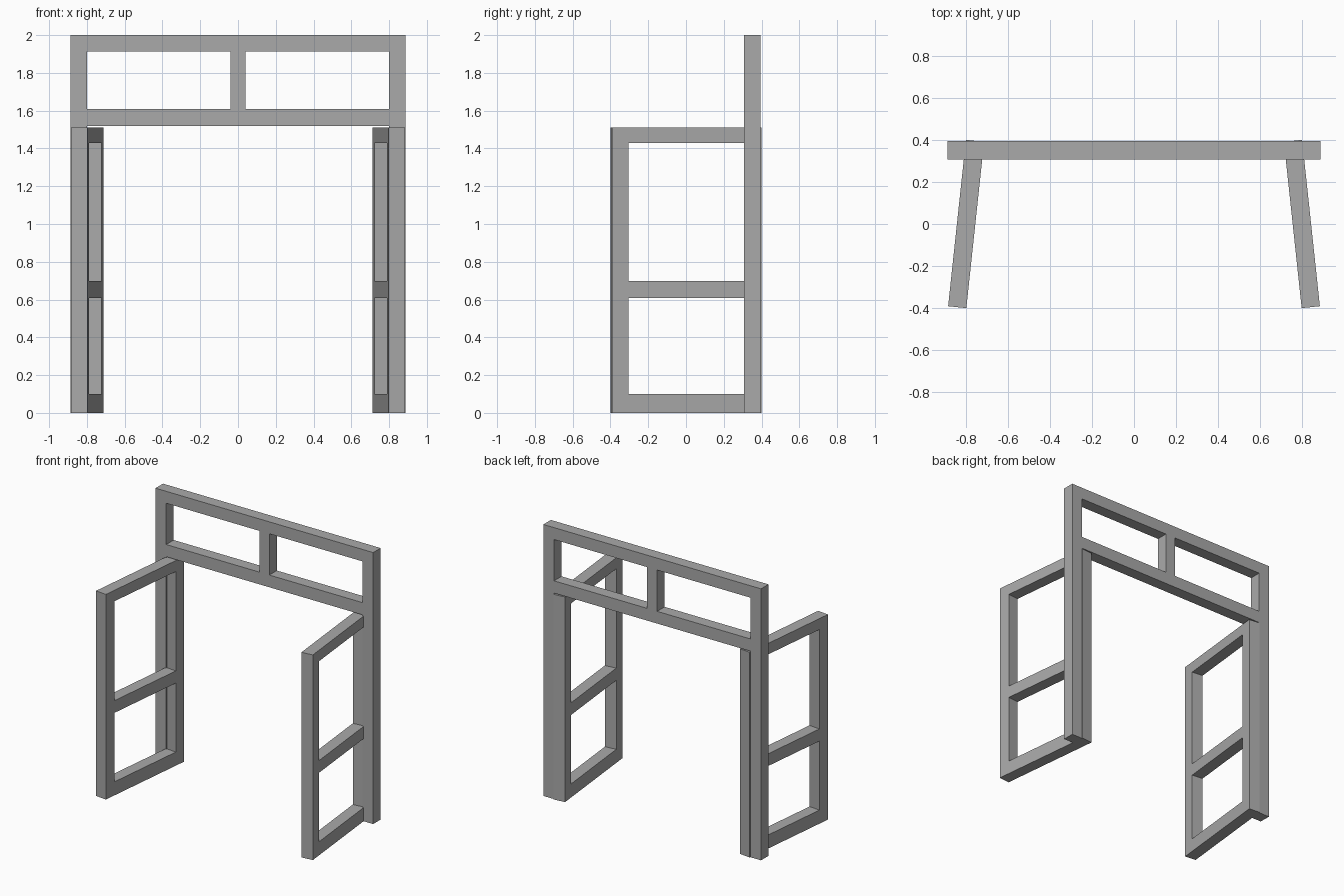
import bpy, bmesh, math
from mathutils import Matrix

if "Cube" in bpy.data.objects:
    bpy.data.objects.remove(bpy.data.objects["Cube"])

grey = bpy.data.materials.new("grey paint")
grey.diffuse_color = (0.4, 0.4, 0.4, 1)
grey.use_nodes = True
grey.node_tree.nodes["Principled BSDF"].inputs["Base Color"].default_value = grey.diffuse_color


def panel(name, us, zs, holes, thick, matrix, mirror=False):
    """Flat timber panel: grid of cells in the XZ plane, some left open, given thickness."""
    bm = bmesh.new()
    grid = {(i, k): bm.verts.new((u, 0, z))
            for i, u in enumerate(us) for k, z in enumerate(zs)}
    for i in range(len(us) - 1):
        for k in range(len(zs) - 1):
            if (i, k) not in holes:
                bm.faces.new((grid[i, k], grid[i + 1, k],
                              grid[i + 1, k + 1], grid[i, k + 1]))
    bmesh.ops.delete(bm, geom=[v for v in bm.verts if not v.link_faces], context='VERTS')
    bm.transform(matrix)
    me = bpy.data.meshes.new(name)
    bm.to_mesh(me)
    bm.free()
    me.materials.append(grey)
    ob = bpy.data.objects.new(name, me)
    bpy.context.collection.objects.link(ob)
    sol = ob.modifiers.new("thickness", 'SOLIDIFY')
    sol.thickness = thick
    sol.offset = 0
    if mirror:
        ob.modifiers.new("mirror", 'MIRROR').use_mirror_merge = False
    return ob


# Back frame: two tall posts, two rails and a short middle post
panel("back_frame",
      [-0.887, -0.80, -0.041, 0.041, 0.80, 0.887],
      [0, 1.518, 1.608, 1.912, 2.0],
      {(1, 0), (2, 0), (3, 0), (1, 2), (3, 2)},
      0.087, Matrix.Translation((0, 0.35, 0)))

# Side frames: splayed outwards to the front, mirrored left and right
L = 0.795 / 2
panel("side_frames",
      [-L, -L + 0.087, L - 0.085, L],
      [0, 0.10, 0.608, 0.698, 1.43, 1.511],
      {(1, 1), (1, 3)},
      0.087,
      Matrix.Translation((-0.798, 0, 0)) @ Matrix.Rotation(math.radians(90 - 6.1), 4, 'Z'),
      mirror=True)
